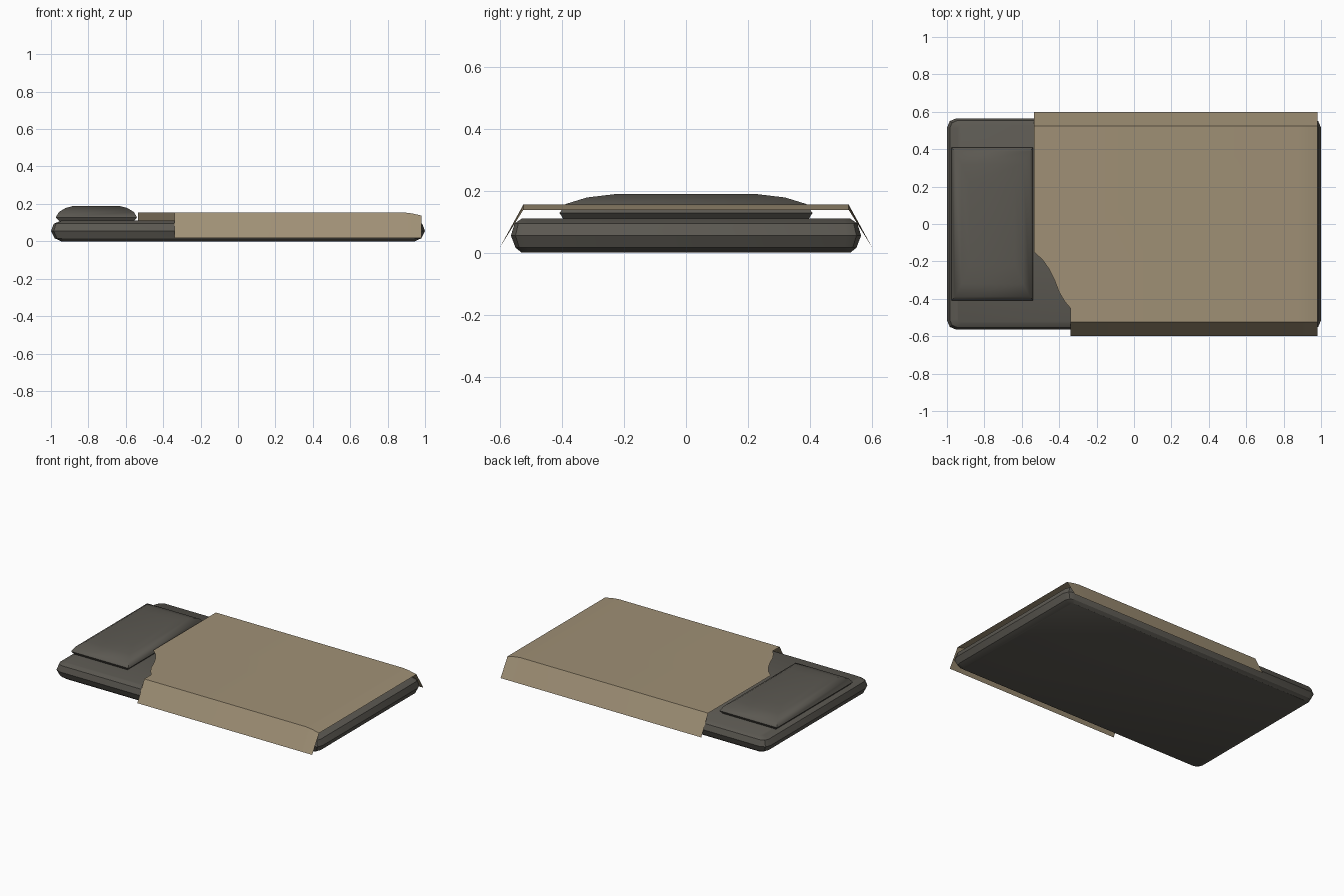
import bpy, bmesh, math

if "Cube" in bpy.data.objects:
    bpy.data.objects.remove(bpy.data.objects["Cube"])


def material(name, rgb):
    m = bpy.data.materials.new(name)
    m.diffuse_color = (*rgb, 1)
    m.use_nodes = True
    m.node_tree.nodes["Principled BSDF"].inputs["Base Color"].default_value = m.diffuse_color
    return m


def finish(name, bm, mat, angle, recalc=True):
    if recalc:
        bmesh.ops.recalc_face_normals(bm, faces=bm.faces)
    mesh = bpy.data.meshes.new(name)
    bm.to_mesh(mesh)
    bm.free()
    mesh.materials.append(mat)
    ob = bpy.data.objects.new(name, mesh)
    bpy.context.collection.objects.link(ob)
    bpy.ops.object.select_all(action='DESELECT')
    ob.select_set(True)
    bpy.context.view_layer.objects.active = ob
    bpy.ops.object.shade_smooth_by_angle(angle=math.radians(angle))
    return ob


def stacked(name, layers, cx, mat, angle):
    """Cushion from stacked rectangles (half x, half y, z, corner cut)."""
    bm = bmesh.new()
    rings = []
    for hx, hy, z, c in layers:
        if c:
            q = [(hx, hy - c), (hx - c * 0.3, hy - c * 0.3), (hx - c, hy)]
        else:
            q = [(hx, hy)]
        pts = q + [(-x, y) for x, y in reversed(q)]
        pts += [(-x, -y) for x, y in q] + [(x, -y) for x, y in reversed(q)]
        rings.append([bm.verts.new((cx + x, y, z)) for x, y in pts])
    for a, b in zip(rings, rings[1:]):
        for i in range(len(a)):
            j = (i + 1) % len(a)
            bm.faces.new((a[i], a[j], b[j], b[i]))
    bm.faces.new(rings[0])
    bm.faces.new(rings[-1])
    return finish(name, bm, mat, angle)


charcoal = material("charcoal fabric", (0.105, 0.098, 0.083))
tan = material("tan wool", (0.35, 0.28, 0.18))

# Mattress with rounded rim
stacked("mattress", [(0.945, 0.53, 0.0, 0.02), (0.98, 0.55, 0.016, 0.04),
                     (1.0, 0.565, 0.055, 0.05), (0.985, 0.553, 0.094, 0.04),
                     (0.945, 0.53, 0.11, 0.02)], 0, charcoal, 30)

# Pillow with a flat crown
stacked("pillow", [(0.198, 0.395, 0.107, 0), (0.2175, 0.408, 0.128, 0),
                   (0.2, 0.388, 0.157, 0), (0.165, 0.32, 0.178, 0),
                   (0.12, 0.22, 0.19, 0)], -0.757, charcoal, 40)

# Blanket sheet: flat top with a turned-away corner, foot slope and side flaps
bm = bmesh.new()
v = lambda x, y, z: bm.verts.new((x, y, z))
TOP, MID, FOOT, HEM = 0.155, 0.149, 0.138, 0.018
FY, HY, HEAD, NOTCH = 0.525, 0.6, -0.535, -0.34
foot = {s: [v(x, s * FY, z) for x, z in ((0.88, TOP), (0.93, MID), (0.98, FOOT))]
        for s in (-1, 1)}
head = {1: v(HEAD, FY, TOP), -1: v(NOTCH, -FY, TOP)}
curve = [v(x, y, TOP) for x, y in ((HEAD, -0.15), (-0.49, -0.19), (-0.455, -0.24),
                                   (-0.425, -0.30), (-0.40, -0.365),
                                   (-0.37, -0.415), (NOTCH, -0.45))]
bm.faces.new([head[1]] + curve + [head[-1], foot[-1][0], foot[1][0]])
for i in range(2):
    bm.faces.new((foot[-1][i], foot[-1][i + 1], foot[1][i + 1], foot[1][i]))
for s in (-1, 1):
    upper = [head[s]] + foot[s]
    lower = [v(p.co.x, s * HY, HEM) for p in upper]
    for i in range(3):
        f = (lower[i], lower[i + 1], upper[i + 1], upper[i])
        bm.faces.new(f if s < 0 else f[::-1])
finish("blanket", bm, tan, 30, recalc=False)
